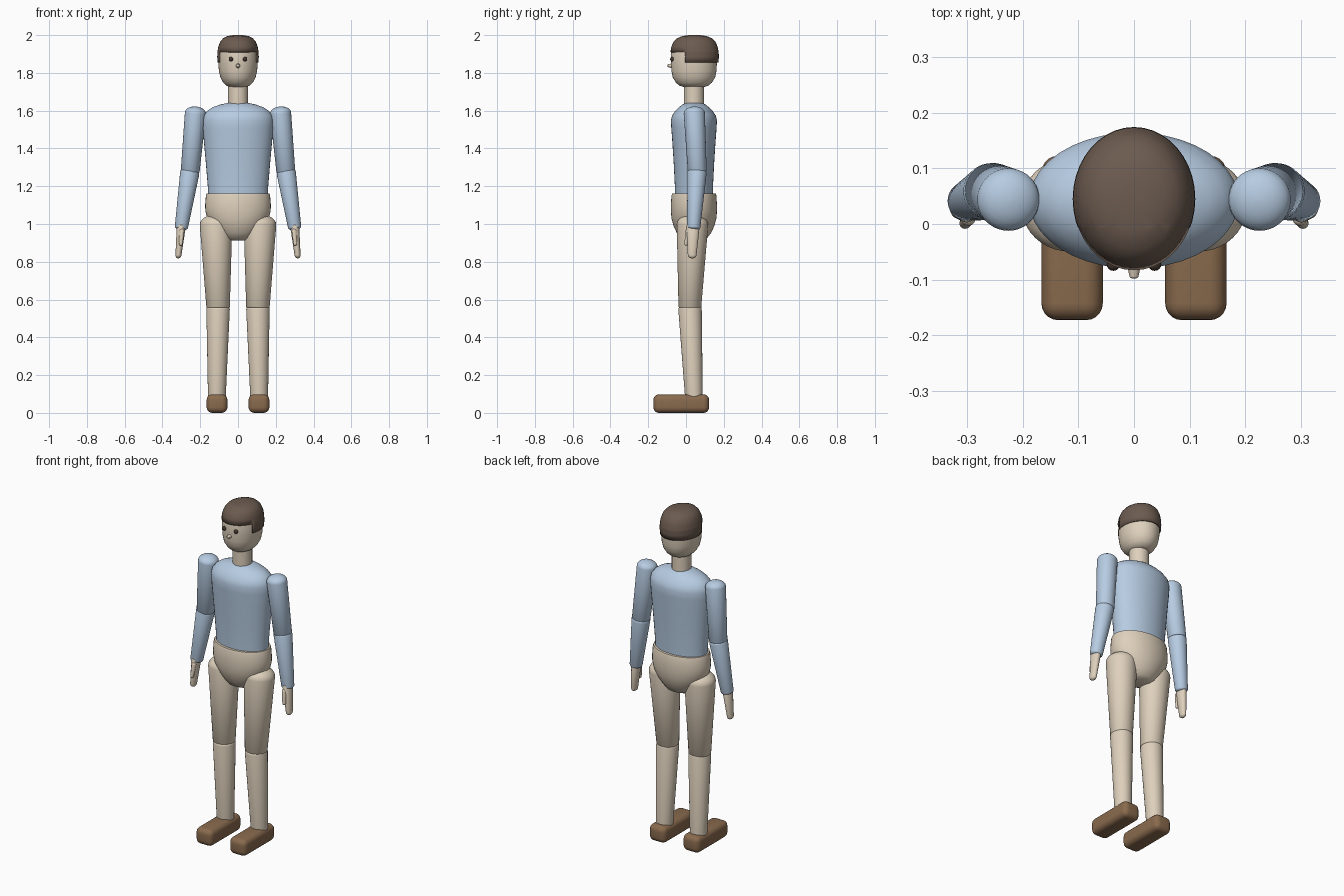
import bpy, bmesh
from math import sin, cos, pi, radians
from mathutils import Vector

if "Cube" in bpy.data.objects:
    bpy.data.objects.remove(bpy.data.objects["Cube"])

SEG = 40      # sides of every round section
MID_Y = 0.042  # depth of the body axis


def material(name, rgb):
    m = bpy.data.materials.new(name)
    m.use_nodes = True
    m.diffuse_color = (*rgb, 1)
    m.node_tree.nodes["Principled BSDF"].inputs["Base Color"].default_value = (*rgb, 1)
    return m


BEIGE = material("beige", (0.73, 0.63, 0.50))
BLUE = material("light blue", (0.47, 0.60, 0.76))
HAIR = material("dark brown", (0.15, 0.105, 0.08))
SHOE = material("leather brown", (0.25, 0.145, 0.075))
EYE = material("eye brown", (0.06, 0.04, 0.03))


def finish(name, bm, mat, angle=40):
    """Turn a bmesh into a smooth shaded object."""
    bmesh.ops.recalc_face_normals(bm, faces=bm.faces)
    mesh = bpy.data.meshes.new(name)
    bm.to_mesh(mesh)
    bm.free()
    mesh.materials.append(mat)
    obj = bpy.data.objects.new(name, mesh)
    bpy.context.collection.objects.link(obj)
    bpy.ops.object.select_all(action='DESELECT')
    obj.select_set(True)
    bpy.context.view_layer.objects.active = obj
    bpy.ops.object.shade_smooth_by_angle(angle=radians(angle))
    return obj


def loft(rings, y=0.0, cap_bottom=True):
    """Stack of elliptical rings given as (half width, half depth, height)."""
    bm = bmesh.new()
    loops = [[bm.verts.new((rx * cos(2 * pi * i / SEG), y + ry * sin(2 * pi * i / SEG), z))
              for i in range(SEG)] for rx, ry, z in rings]
    for low, high in zip(loops, loops[1:]):
        for i in range(SEG):
            j = (i + 1) % SEG
            bm.faces.new((low[i], low[j], high[j], high[i]))
    bm.faces.new(loops[-1])
    if cap_bottom:
        bm.faces.new(loops[0])
    return bm


def limb(name, top, end, r_top, r_end, mat, round_top, round_end, depth=1.0):
    """Tapered limb from top to end with rounded ends of the given heights."""
    top, end = Vector(top), Vector(end)
    length = (end - top).length
    arc = [k * pi / 12 for k in range(7)]
    rings = []
    for a in arc:
        r = r_top * max(sin(a), 0.03)
        rings.append((r, r * depth, round_top * (1 - cos(a))))
    for a in reversed(arc):
        r = r_end * max(sin(a), 0.03)
        rings.append((r, r * depth, length - round_end * (1 - cos(a))))
    bm = loft(rings)
    turn = Vector((0, 0, -1)).rotation_difference(end - top).to_matrix()
    for v in bm.verts:
        v.co = top + turn @ Vector((v.co.x, v.co.y, -v.co.z))
    return finish(name, bm, mat)


# Torso, pelvis and neck
finish("torso", loft([
    (0.158, 0.100, 1.15), (0.160, 0.101, 1.20), (0.170, 0.107, 1.32), (0.180, 0.114, 1.43),
    (0.187, 0.120, 1.51), (0.188, 0.122, 1.55), (0.182, 0.115, 1.575), (0.162, 0.098, 1.60),
    (0.135, 0.080, 1.618), (0.095, 0.062, 1.632), (0.045, 0.040, 1.643)], MID_Y), BLUE)
finish("pelvis", loft([
    (0.062, 0.045, 0.913), (0.085, 0.070, 0.925), (0.112, 0.092, 0.955), (0.140, 0.108, 0.99),
    (0.163, 0.119, 1.03), (0.173, 0.122, 1.07), (0.174, 0.122, 1.10), (0.170, 0.119, 1.15),
    (0.166, 0.115, 1.162)], MID_Y), BEIGE)
finish("neck", loft([(0.053, 0.053, 1.62), (0.053, 0.053, 1.75)], MID_Y), BEIGE)

# Head
finish("head", loft([
    (0.040, 0.052, 1.725), (0.062, 0.076, 1.732), (0.078, 0.095, 1.748), (0.093, 0.112, 1.775),
    (0.101, 0.119, 1.81), (0.105, 0.122, 1.86), (0.104, 0.121, 1.91), (0.095, 0.110, 1.95),
    (0.060, 0.070, 1.985)], MID_Y), BEIGE)

# Hair cap, cut away over the face
bm = loft([
    (0.109, 0.127, 1.855), (0.110, 0.129, 1.885), (0.109, 0.128, 1.91), (0.104, 0.122, 1.94),
    (0.094, 0.110, 1.966), (0.078, 0.091, 1.984), (0.055, 0.064, 1.995), (0.025, 0.030, 2.0)],
    0.045, cap_bottom=False)
for point, normal in (((0, -0.006, 0), (0, 1, 0)), ((0, 0, 1.91), (0, 0, 1))):
    bmesh.ops.bisect_plane(bm, geom=bm.verts[:] + bm.edges[:] + bm.faces[:],
                           plane_co=point, plane_no=normal)
face_gap = [f for f in bm.faces
            if f.calc_center_median().z < 1.91 and f.calc_center_median().y < -0.006]
bmesh.ops.delete(bm, geom=face_gap, context='FACES')
hair = finish("hair", bm, HAIR)
shell = hair.modifiers.new("thickness", 'SOLIDIFY')
shell.thickness = 0.008
shell.offset = -1

# Nose
limb("nose", (0, -0.06, 1.838), (0, -0.098, 1.838), 0.015, 0.008, BEIGE, 0.002, 0.004)

for side, s in (("left", 1), ("right", -1)):
    # Eye
    bm = bmesh.new()
    bmesh.ops.create_uvsphere(bm, u_segments=16, v_segments=10, radius=0.012)
    bmesh.ops.translate(bm, verts=bm.verts, vec=(s * 0.037, -0.072, 1.873))
    finish(side + "_eye", bm, EYE)

    # Arm
    elbow = (s * 0.254, 0.060, 1.27)
    limb(side + "_upper_arm", (s * 0.222, MID_Y, 1.622), elbow, 0.056, 0.050, BLUE, 0.035, 0.01)
    limb(side + "_forearm", (s * 0.251, 0.060, 1.30), (s * 0.302, 0.040, 0.968),
         0.051, 0.035, BLUE, 0.03, 0.015)

    # Hand and thumb
    limb(side + "_hand", (s * 0.299, 0.038, 1.0), (s * 0.317, 0.032, 0.818),
         0.024, 0.016, BEIGE, 0.01, 0.018, depth=1.45)
    limb(side + "_thumb", (s * 0.296, 0.012, 0.975), (s * 0.304, 0.000, 0.885),
         0.013, 0.010, BEIGE, 0.012, 0.010)

    # Leg
    limb(side + "_thigh", (s * 0.118, 0.036, 1.052), (s * 0.105, 0.020, 0.55),
         0.086, 0.062, BEIGE, 0.055, 0.01, depth=0.97)
    limb(side + "_shin", (s * 0.105, 0.020, 0.58), (s * 0.112, 0.042, 0.08),
         0.062, 0.047, BEIGE, 0.03, 0.005)

    # Shoe
    bm = bmesh.new()
    bmesh.ops.create_cube(bm, size=1)
    for v in bm.verts:
        v.co = Vector((s * 0.111 + v.co.x * 0.11, -0.025 + v.co.y * 0.295, 0.049 + v.co.z * 0.098))
    bmesh.ops.bevel(bm, geom=bm.edges[:], offset=0.03, segments=5, profile=0.5, affect='EDGES')
    finish(side + "_shoe", bm, SHOE)
